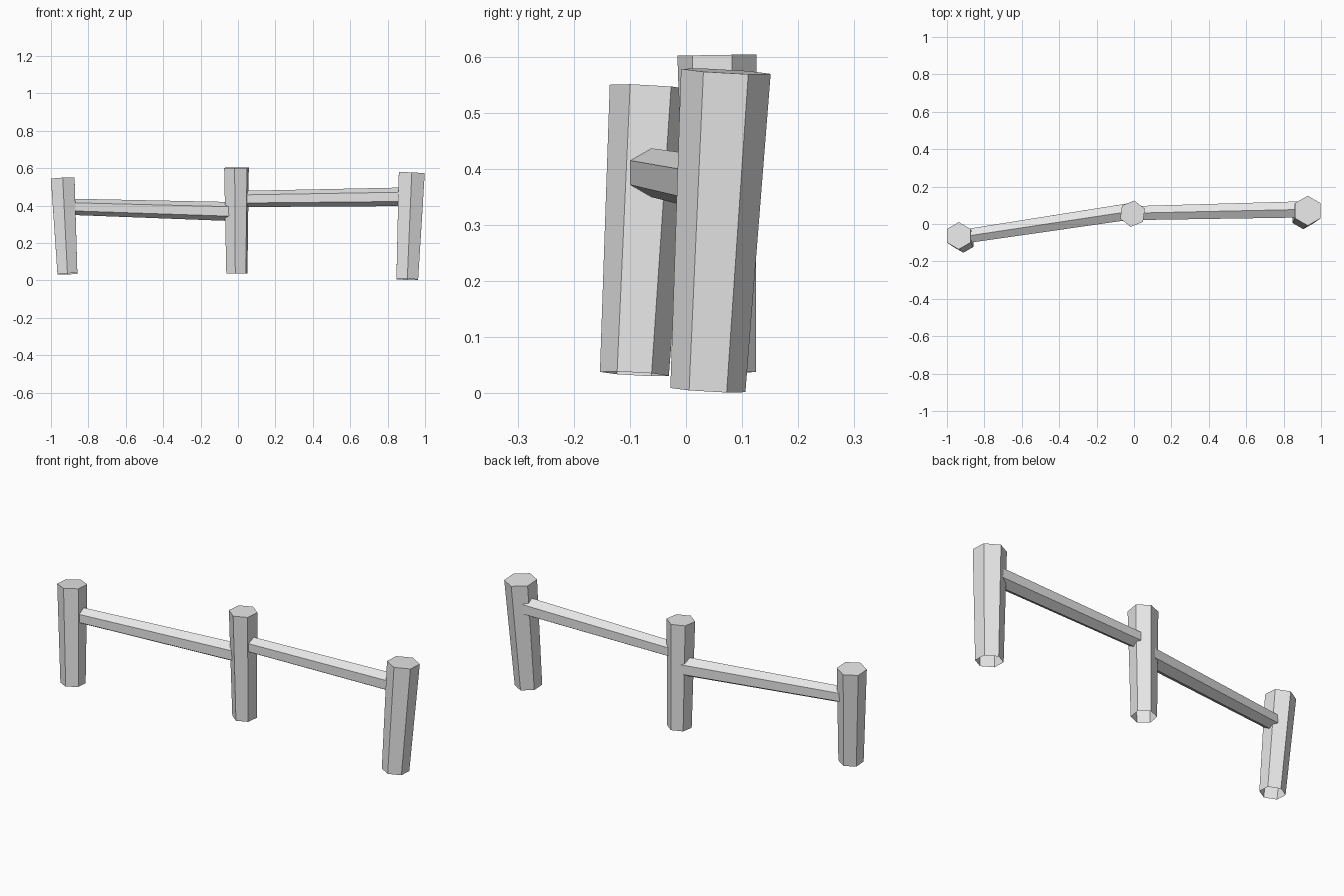
import bpy, bmesh, math
from mathutils import Vector

if "Cube" in bpy.data.objects:
    bpy.data.objects.remove(bpy.data.objects["Cube"])

grey = bpy.data.materials.new("light grey")
grey.diffuse_color = (0.8, 0.8, 0.8, 1)
grey.use_nodes = True
grey.node_tree.nodes["Principled BSDF"].inputs["Base Color"].default_value = grey.diffuse_color


def hex_bar(name, start, end, r_start, r_end, point_dir, turn=0, cap_start=True):
    """Tapered six-sided bar; one corner of its section points along point_dir."""
    a, b = Vector(start), Vector(end)
    axis = (b - a).normalized()
    up = Vector(point_dir)
    up = (up - axis * up.dot(axis)).normalized()
    side = up.cross(axis)
    bm = bmesh.new()
    rings = []
    for centre, r in ((a, r_start), (b, r_end)):
        ring = []
        for i in range(6):
            t = math.radians(60 * i + turn)
            ring.append(bm.verts.new(centre + (up * math.cos(t) + side * math.sin(t)) * r))
        rings.append(ring)
    for i in range(6):
        j = (i + 1) % 6
        bm.faces.new((rings[0][i], rings[0][j], rings[1][j], rings[1][i]))
    bm.faces.new(rings[1])
    if cap_start:
        bm.faces.new(rings[0][::-1])
    bmesh.ops.recalc_face_normals(bm, faces=bm.faces)
    mesh = bpy.data.meshes.new(name)
    bm.to_mesh(mesh)
    bm.free()
    mesh.materials.append(grey)
    obj = bpy.data.objects.new(name, mesh)
    bpy.context.collection.objects.link(obj)


# Leaning posts, wider at the top and open underneath
posts = (
    ("left_post", (-0.912, -0.092, 0.035), (-0.937, -0.063, 0.546), 0.0615, 0.073, 0),
    ("middle_post", (-0.006, 0.064, 0.037), (-0.008, 0.055, 0.603), 0.061, 0.071, 8),
    ("right_post", (0.905, 0.039, 0.006), (0.929, 0.071, 0.574), 0.067, 0.080, 0),
)
for name, foot, top, r_foot, r_top, turn in posts:
    hex_bar(name, foot, top, r_foot, r_top, (0, 1, 0), turn, cap_start=False)

# Rails, thinner at the left end, with a ridge along the top
hex_bar("left_rail", (-0.93, -0.070, 0.395), (-0.01, 0.069, 0.368), 0.043, 0.051, (0, 0, 1))
hex_bar("right_rail", (-0.01, 0.058, 0.4355), (0.925, 0.0785, 0.448), 0.043, 0.050, (0, 0, 1))
